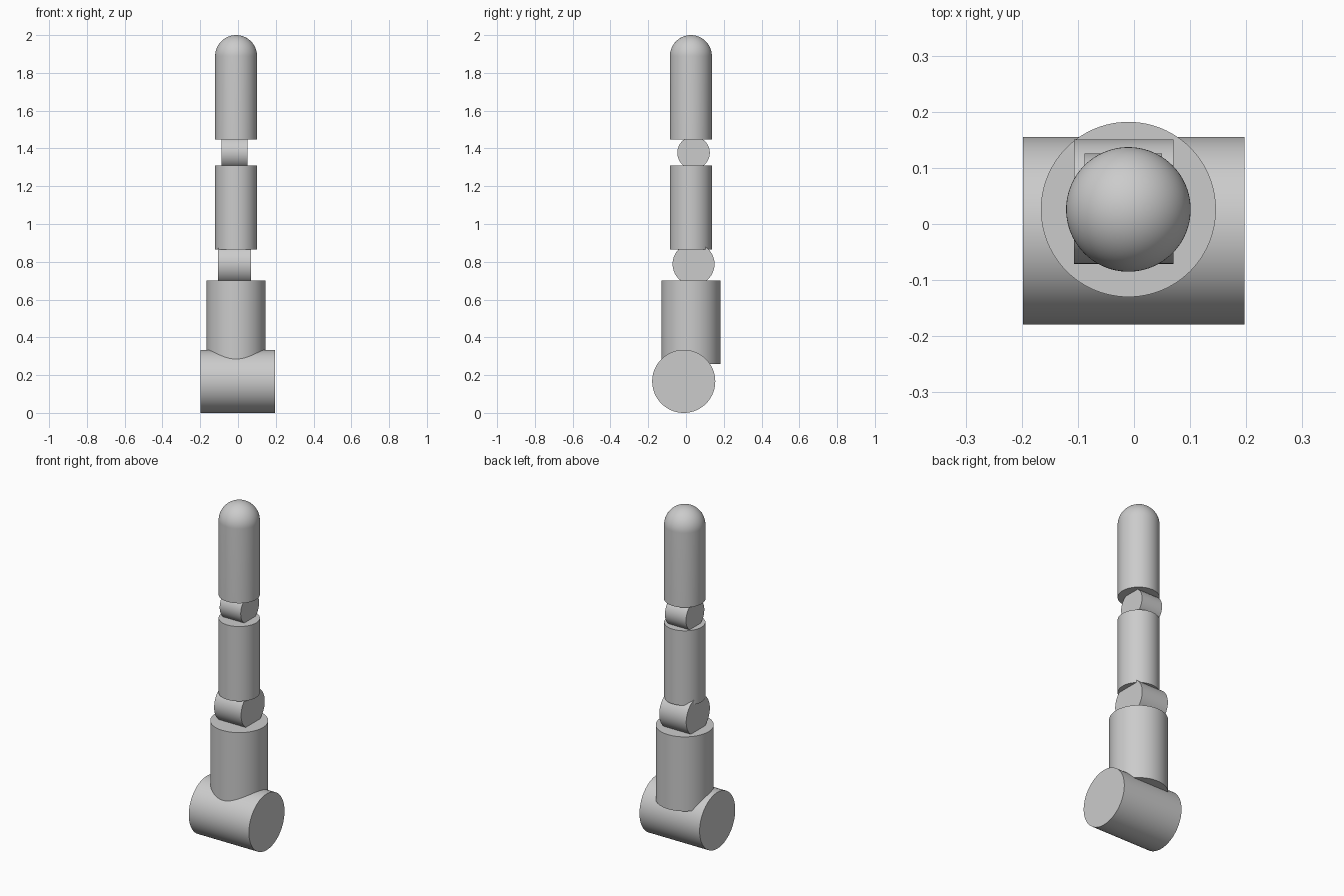
import bpy
import bmesh
import math
from mathutils import Matrix

cube = bpy.data.objects.get("Cube")
if cube:
    bpy.data.objects.remove(cube, do_unlink=True)

SEGMENTS = 96
AXIS_X, AXIS_Y = -0.01, 0.026      # shared upright axis of the links

grey = bpy.data.materials.new("light grey")
grey.use_nodes = True
colour = (0.6, 0.6, 0.6, 1)
grey.diffuse_color = colour
grey.node_tree.nodes["Principled BSDF"].inputs["Base Color"].default_value = colour


def finish(name, bm):
    """Turn a bmesh into a smooth shaded object with sharp rims."""
    bmesh.ops.recalc_face_normals(bm, faces=bm.faces)
    mesh = bpy.data.meshes.new(name)
    bm.to_mesh(mesh)
    bm.free()
    mesh.materials.append(grey)
    obj = bpy.data.objects.new(name, mesh)
    bpy.context.collection.objects.link(obj)
    bpy.ops.object.select_all(action="DESELECT")
    obj.select_set(True)
    bpy.context.view_layer.objects.active = obj
    bpy.ops.object.shade_smooth_by_angle(angle=math.radians(30))
    return obj


def pivot(name, x0, x1, y, z, radius):
    """Cylinder lying along x."""
    bm = bmesh.new()
    place = Matrix.Translation(((x0 + x1) / 2, y, z)) @ Matrix.Rotation(math.pi / 2, 4, "Y")
    bmesh.ops.create_cone(bm, cap_ends=True, segments=SEGMENTS, radius1=radius,
                          radius2=radius, depth=x1 - x0, matrix=place)
    return finish(name, bm)


def link(name, z0, z1, radius, domed=False):
    """Upright profile spun around the shared axis, flat or domed on top."""
    profile = [(0, z0), (radius, z0)]
    if domed:
        steps = 24
        for i in range(steps + 1):
            a = math.pi / 2 * i / steps
            profile.append((radius * math.cos(a), z1 - radius + radius * math.sin(a)))
    else:
        profile += [(radius, z1), (0, z1)]
    bm = bmesh.new()
    verts = [bm.verts.new((AXIS_X + r, AXIS_Y, z)) for r, z in profile]
    edges = [bm.edges.new(pair) for pair in zip(verts, verts[1:])]
    bmesh.ops.spin(bm, geom=verts + edges, cent=(AXIS_X, AXIS_Y, 0), axis=(0, 0, 1),
                   angle=2 * math.pi, steps=SEGMENTS)
    bmesh.ops.remove_doubles(bm, verts=bm.verts, dist=0.0001)
    return finish(name, bm)


# Knuckle at the base and the two smaller joints
pivot("base_knuckle", -0.198, 0.197, -0.012, 0.167, 0.167)
pivot("middle_joint", -0.107, 0.07, 0.04, 0.788, 0.111)
pivot("upper_joint", -0.088, 0.05, 0.04, 1.377, 0.086)

# Three upright links, the last with a rounded tip
link("lower_link", 0.258, 0.70, 0.156)
link("middle_link", 0.865, 1.309, 0.111)
link("tip_link", 1.447, 2.0, 0.111, domed=True)
